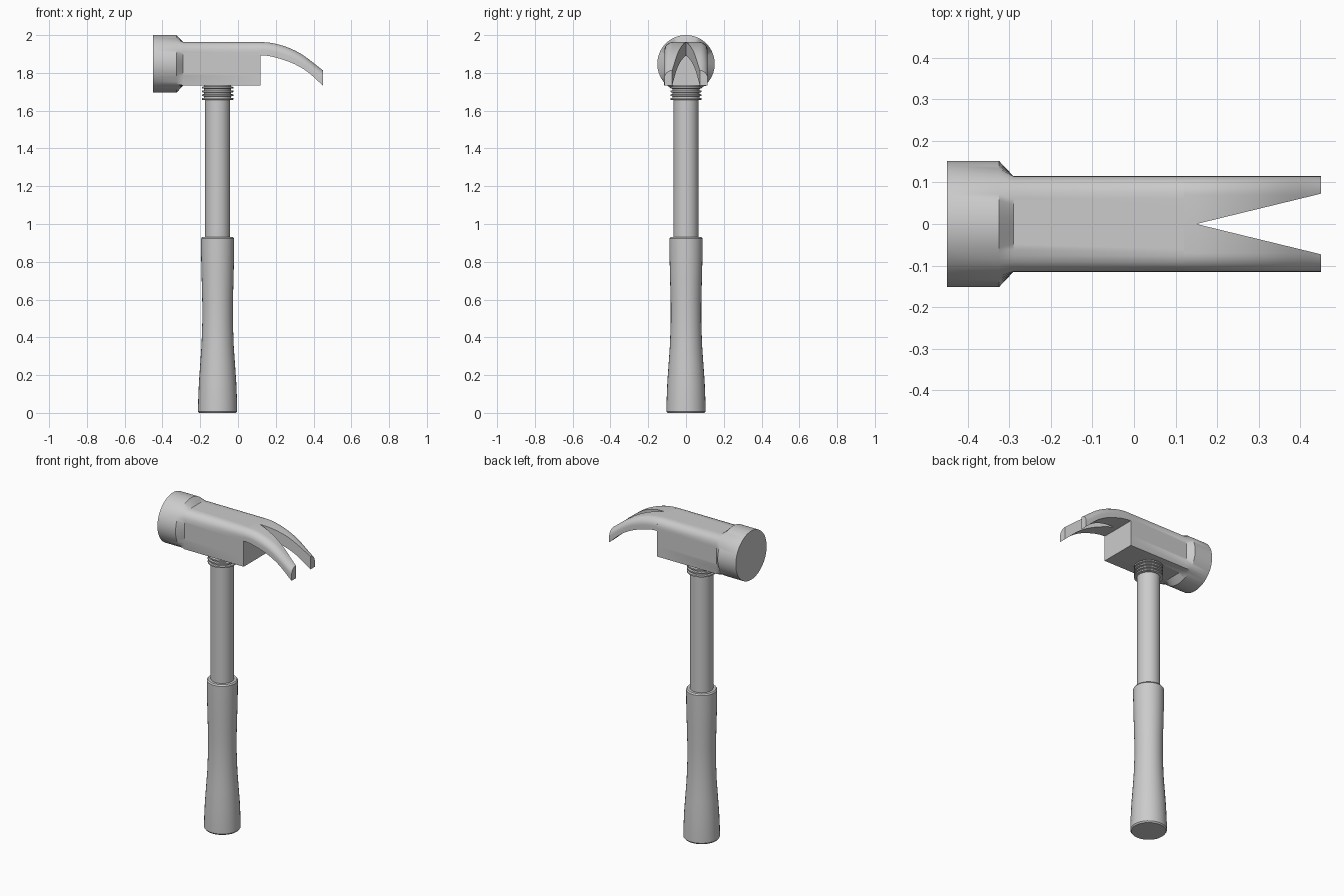
import bpy, bmesh, math

if "Cube" in bpy.data.objects:
    bpy.data.objects.remove(bpy.data.objects["Cube"])

HX = -0.108          # handle axis x
CZ, H = 1.848, 0.115 # head axis height, half size of the square neck


def finish(bm, name, angle=35):
    bmesh.ops.recalc_face_normals(bm, faces=bm.faces)
    me = bpy.data.meshes.new(name)
    bm.to_mesh(me)
    bm.free()
    ob = bpy.data.objects.new(name, me)
    bpy.context.collection.objects.link(ob)
    bpy.ops.object.select_all(action='DESELECT')
    ob.select_set(True)
    bpy.context.view_layer.objects.active = ob
    bpy.ops.object.shade_smooth_by_angle(angle=math.radians(angle))
    return ob


def loft(name, rings, angle=35):
    bm = bmesh.new()
    vs = [[bm.verts.new(p) for p in r] for r in rings]
    n = len(vs[0])
    for a, b in zip(vs, vs[1:]):
        for i in range(n):
            bm.faces.new((a[i], a[(i + 1) % n], b[(i + 1) % n], b[i]))
    bm.faces.new(vs[0])
    bm.faces.new(vs[-1])
    return finish(bm, name, angle)


def lathe(name, profile, n=32, angle=35):
    return loft(name, [[(HX + r * math.cos(math.tau * i / n), r * math.sin(math.tau * i / n), z)
                        for i in range(n)] for r, z in profile], angle)


# Handle: flared grip, shaft, ridged collar
lathe("grip", [(0.098, 0), (0.104, 0.008), (0.103, 0.06), (0.099, 0.16), (0.092, 0.26),
               (0.085, 0.36), (0.081, 0.48), (0.081, 0.58), (0.084, 0.70), (0.087, 0.82),
               (0.088, 0.922), (0.082, 0.93), (0.07, 0.93)])
lathe("shaft", [(0.066, 0.9), (0.066, 1.75)])
collar = []
for k in range(4):
    z = 1.656 + k * 0.02
    collar += [(0.072, z), (0.083, z + 0.002), (0.083, z + 0.01), (0.072, z + 0.012)]
lathe("collar", collar + [(0.072, 1.74)])


# Head: round striking face blending into a square neck with rounded top edges
N = 64
angles = [math.tau * i / N for i in range(N)]


def circle(x, r):
    return [(x, r * math.cos(a), CZ + r * math.sin(a)) for a in angles]


def square(x, rad=0.045):
    pts = []
    for a in angles:
        c, s = math.cos(a), math.sin(a)
        k = H / max(abs(c), abs(s))
        y, z = c * k, s * k
        e = H - rad
        if z > e and abs(y) > e:   # round the upper corners
            dy, dz = abs(y) - e, z - e
            d = math.hypot(dy, dz)
            y, z = math.copysign(e + rad * dy / d, y), e + rad * dz / d
        pts.append((x, y, CZ + z))
    return pts


loft("striking_head", [circle(-0.45, 0.152), circle(-0.325, 0.152),
                       square(-0.29), square(0.12)], 30)


# Claw: one curved prong with a tapering inner edge, mirrored
def interp(pts, x):
    # Catmull-Rom style smooth interpolation through (x, z) points
    n = len(pts)
    for i in range(n - 1):
        if x <= pts[i + 1][0] + 1e-6:
            break
    m = lambda j: ((pts[min(j + 1, n - 1)][1] - pts[max(j - 1, 0)][1]) /
                   (pts[min(j + 1, n - 1)][0] - pts[max(j - 1, 0)][0])) if j > 0 else 0
    (x0, z0), (x1, z1) = pts[i], pts[i + 1]
    h = x1 - x0
    t = (x - x0) / h
    return (z0 * (1 + 2 * t) * (1 - t) ** 2 + h * m(i) * t * (1 - t) ** 2
            + z1 * t * t * (3 - 2 * t) + h * m(i + 1) * t * t * (t - 1))


TOP = [(0.12, 1.963), (0.22, 1.949), (0.33, 1.903), (0.45, 1.813)]
LOW = [(0.12, 1.893), (0.25, 1.866), (0.355, 1.815), (0.45, 1.733)]
rings = []
for x in [0.12, 0.15] + [0.15 + 0.3 * i / 12 for i in range(1, 13)]:
    inner = max(0.0, (x - 0.15) * 0.073 / 0.3)
    zt, zb = interp(TOP, x), interp(LOW, x)
    ry = min(0.045, H - inner - 0.001)
    rz = 0.045
    ring = [(x, inner, zb), (x, H, zb)]
    for k in range(9):
        a = math.pi / 2 * k / 8
        ring.append((x, H - ry + ry * math.cos(a), zt - rz + rz * math.sin(a)))
    ring.append((x, inner, zt))
    rings.append(ring)
claw = loft("claw", rings)
claw.modifiers.new("mirror", 'MIRROR').use_axis = (False, True, False)
